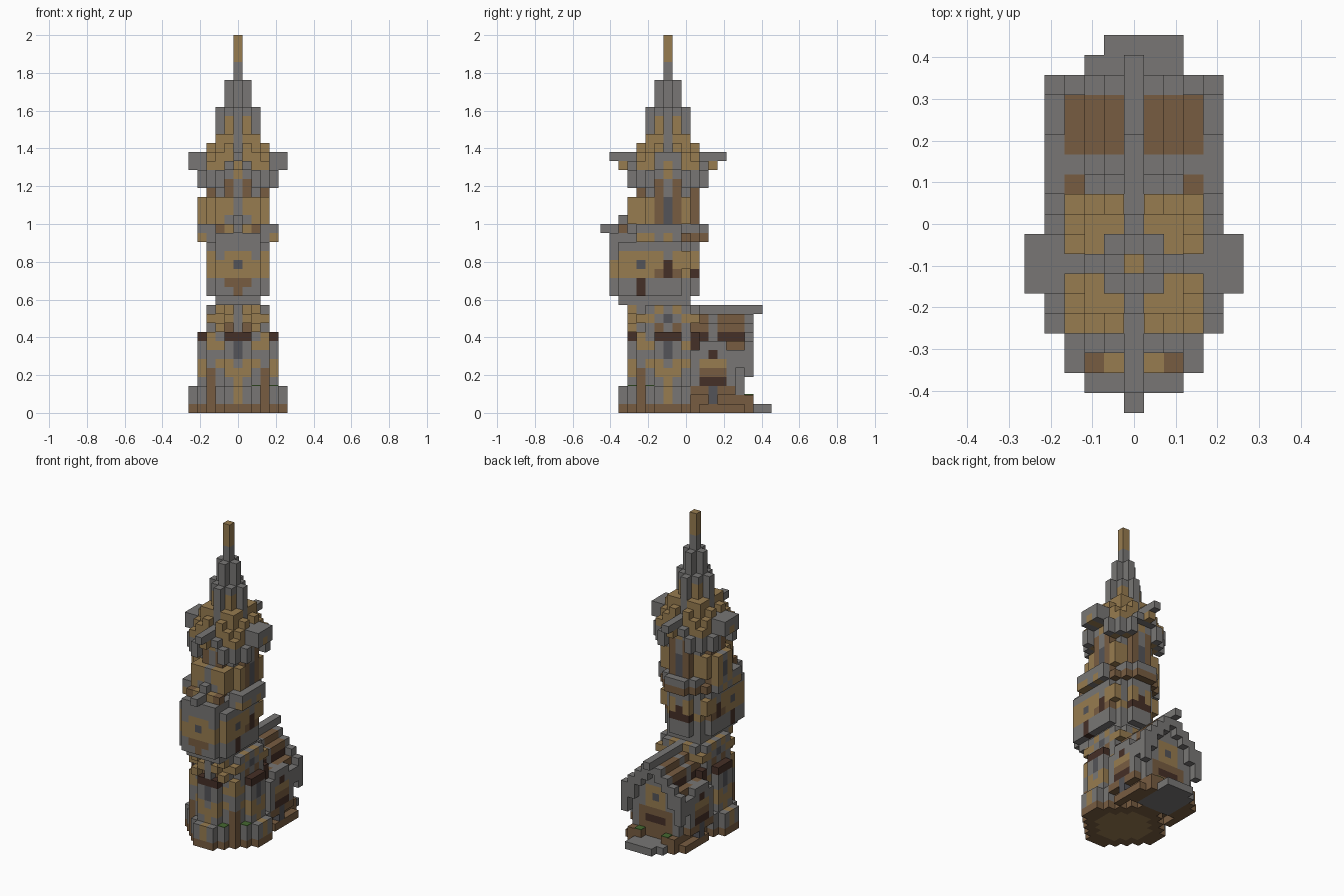
import bpy, bmesh
from mathutils import Vector

cube = bpy.data.objects.get("Cube")
if cube:
    bpy.data.objects.remove(cube)

V = 2 / 42          # edge length of one block
CY = -2             # tower axis, in blocks along y
COLOURS = {
    "grey_stone": (0.188, 0.183, 0.178), "ochre_brick": (0.31, 0.2, 0.08),
    "brown_wood": (0.187, 0.108, 0.053), "dark_wood": (0.06, 0.029, 0.02),
    "slate_glass": (0.088, 0.088, 0.098), "green_leaf": (0.06, 0.14, 0.03),
}
G, O, B, D, S, L = range(6)
mats = []
for name, rgb in COLOURS.items():
    m = bpy.data.materials.new(name)
    m.use_nodes = True
    m.diffuse_color = (*rgb, 1)
    m.node_tree.nodes["Principled BSDF"].inputs["Base Color"].default_value = (*rgb, 1)
    mats.append(m)

blocks = {}         # (x, y, z) -> (part, colour)


def box(part, xs, ys, zs, colour):
    """Fill inclusive block ranges; colour is an index or a rule of x, y, z."""
    for x in range(xs[0], xs[1] + 1):
        for y in range(ys[0], ys[1] + 1):
            for z in range(zs[0], zs[1] + 1):
                c = colour(x, y, z) if callable(colour) else colour
                if c is not None:
                    blocks[x, y, z] = (part, c)


def both(part, xs, ys, zs, colour):
    """The same box on the +x and -x sides."""
    box(part, xs, ys, zs, colour)
    box(part, (-xs[1], -xs[0]), ys, zs, colour)


def disc(part, limit, z0, z1, colour):
    """Round layers about the tower axis; limit is the squared radius."""
    def rule(x, y, z):
        d = y - CY
        if x * x + d * d <= limit:
            return colour(abs(x), abs(d), z) if callable(colour) else colour
    box(part, (-6, 6), (CY - 6, CY + 6), (z0, z1), rule)


# Base: brown footing, ochre floor, a ring of stone staves and brown piers
def base(x, d, z):
    if x + d > 6:
        return None
    if z == 0:
        return O if x * x + d * d <= 10 else B
    return O if min(x, d) == 0 else (B if x == d == 3 else G)


disc("footing", 28, 0, 0, base)
disc("base_ring", 28, 1, 2, base)


# Lower tower shaft: piers, brick bands, a dark beam course
def lower(x, d, z):
    a, b = min(x, d), max(x, d)
    if z == 8:
        return D if b == 4 else (O if (a, b) == (3, 3) else G)
    if a == 3:
        return B if z < 5 else (O if z == 7 else G)
    if b == 4:
        if a == 0:
            return S if z in (6, 7) else (O if z in (3, 4) else G)
        return O if z in (4, 5) else G
    return O if z in (5, 7) else G


disc("lower_shaft", 18, 3, 8, lower)


# Broken brickwork collar with bricks standing proud
def collar(x, d, z):
    odd = (x + d + z) % 2
    if (x, d) == (3, 3) and odd:
        return None
    if min(x, d) == 0:
        return S if z == 10 else G
    return (B if z == 9 else O) if odd or x == d else G


disc("brick_collar", 13, 9, 11, collar)
disc("brick_collar", 18, 9, 11, lambda x, d, z: collar(x, d, z) if max(x, d) < 4 else None)
box("brick_collar", (-2, 2), (CY - 4, CY - 4), (9, 11),
    lambda x, y, z: None if (x + z) % 2 == 0 and x else (G if x == 0 else O))
disc("neck", 8, 12, 12, G)


# Upper shaft with a window on each side
def upper(x, d, z):
    a = min(x, d)
    if z <= 18:
        if a == 0:
            return D if z in (15, 16) else G
        if z == 15:
            return B if a == 1 else O
        return O if z in (16, 17) and a == 1 else G
    if a == 0:
        return S if 21 <= z <= 23 else G
    if a == 1:
        return B
    return O if z in (21, 22, 23) else G


disc("upper_shaft", 10, 13, 24, upper)
box("back_beam", (-1, 1), (CY + 3, CY + 3), (15, 15), D)
both("shaft_staves", (3, 3), (CY + 2, CY + 2), (16, 17), O)
both("shaft_staves", (3, 3), (CY + 2, CY + 2), (21, 23), O)
both("shaft_staves", (3, 3), (CY - 2, CY - 2), (21, 23), O)

# Ledge round the shaft
both("ledge", (4, 4), (CY - 1, CY + 1), (19, 20), lambda x, y, z: O if z == 19 and y == CY else G)
both("ledge", (3, 3), (CY - 2, CY + 2), (19, 19), lambda x, y, z: B if y > CY else G)
box("ledge", (-2, 2), (CY + 3, CY + 3), (19, 20), lambda x, y, z: G if z == 20 else B)
box("ledge", (-1, 1), (CY + 4, CY + 4), (19, 20), lambda x, y, z: G if z == 20 else B)

# Shallow side bay
box("side_bay", (-4, -4), (CY - 1, CY + 1), (20, 23), lambda x, y, z: G if y == CY else O)
box("side_bay", (-4, -4), (CY, CY), (21, 22), S)


# Front oriel with a stepped gable roof
def oriel(x, y, z):
    a = abs(x)
    if z == 16 and (a == 0 or (a == 3 and y == -5)):
        return S
    if a == 3 and y == -5 and z < 15:
        return D
    if (z == 14 and a <= 1) or (z == 13 and a == 0):
        return B
    return O if z in (15, 16, 17) and not (a == 2 and z == 17) else G


box("oriel_corbel", (-2, 2), (-7, -4), (12, 12), G)
box("oriel", (-3, 3), (-7, -4), (13, 18), oriel)
box("oriel", (-2, 2), (-8, -8), (13, 18), oriel)
for a, top in enumerate((20, 19, 19, 18)):
    both("oriel_roof", (a, a), (-8 if a < 3 else -7, -4), (18, top), G)
box("oriel_roof", (0, 0), (-9, -5), (20, 20), G)
both("oriel_roof", (1, 2), (-7, -7), (20, 20), lambda x, y, z: O if abs(x) == 1 else B)
both("oriel_roof", (3, 4), (-5, -4), (19, 20), lambda x, y, z: O if abs(x) == 4 and z == 19 else G)
box("front_bay", (0, 0), (-7, -5), (20, 21), G)
box("front_bay", (-2, 2), (-6, -5), (21, 23),
    lambda x, y, z: O if abs(x) == 2 or (x and z > 21) else G)

# Eaves: low grey rim on the diagonals, open on the four sides, ochre slope behind
disc("eaves", 10, 25, 26, lambda x, d, z: O if z == 26 and min(x, d) == 0 else (B if min(x, d) == 1 and z == 25 else G))
disc("eaves", 20, 25, 26, lambda x, d, z: G if x * x + d * d > 10 and min(x, d) > 1 and x + d > 9 - z // 6 else
     (O if x * x + d * d == 13 else blocks.get((x, d + CY, z), (0, None))[1]))
disc("eaves", 18, 27, 27, lambda x, d, z: O if max(x, d) < 4 and min(x, d) else G)

# Gablets on each of the four sides
both("gablet_side", (4, 5), (CY - 1, CY + 1), (27, 28), lambda x, y, z: O if y == CY and z == 27 else G)
for s in (-1, 1):
    box("gablet_end", (0, 0), (CY + 5 * s, CY + 5 * s), (27, 27), O)
    y0, y1 = sorted((CY + 4 * s, CY + 6 * s))
    box("gablet_end", (0, 0), (y0, y1), (28, 28), G)

# Stepped roof of staggered blocks, then the spire
limits = {28: 16, 29: 10, 30: 8, 31: 5, 32: 5, 33: 4}
for z, lim in limits.items():
    def shingle(x, d, z, lim=lim):
        if x * x + d * d > lim - 3 * ((x + d) % 2):
            return None
        return G if min(x, d) == 0 or z == 33 else O
    disc("tower_roof", lim, z, z, shingle)
disc("spire", 1, 34, 36, G)
disc("spire", 0, 28, 38, G)
disc("spire_tip", 0, 39, 41, O)

# Yard, stone path and planters behind the tower
box("yard", (-4, 4), (4, 7), (0, 0), lambda x, y, z: G if abs(x) < 3 else (B if y < 7 or abs(x) == 3 else None))
both("yard", (4, 4), (2, 3), (0, 0), B)
box("path", (-2, 2), (8, 8), (0, 0), G)
box("path", (-1, 2), (9, 9), (0, 0), G)
both("planter", (2, 3), (7, 7), (1, 1), B)


# Annex house walls
def gable_wall(x, y, z):
    a = abs(x)
    if a > 3 - max(0, (z - 5) // 2):
        return None
    if y == 6 and a <= 1:
        return {1: B, 2: B, 3: D, 4: B, 5: O, 6: O if a else S, 7: O}.get(z, G)
    if y == 6 and a == 2:
        return B if z < 5 else G
    return B if z == 1 else G


box("annex_walls", (-3, 3), (2, 6), (1, 9), gable_wall)

# Bay window on each long side
bay_rows = {2: B, 3: D, 4: B, 5: O, 6: G}
for z, c in bay_rows.items():
    both("annex_bay", (4, 4), (1, 5), (z, z),
         lambda x, y, z, c=c: c if abs(y - 3) <= 1 else (G if z > 2 else B))
both("annex_bay", (4, 4), (3, 3), (6, 6), D)
both("annex_bay", (4, 4), (2, 4), (7, 7), G)
both("annex_bay", (4, 4), (3, 3), (1, 2), S)


# Annex roof: stone rakes and rib, wooden slopes, dark shadow course
def slope(x, y, z):
    if y in (3, 7) or abs(x) == 4:
        return G
    return D if z == 8 else B


for a, (lo, hi) in {1: (9, 10), 2: (8, 9), 3: (7, 7), 4: (5, 6)}.items():
    both("annex_roof", (a, a), (1 if a < 3 else 2 if a < 4 else 6, 7), (lo, hi), slope)
both("annex_roof", (3, 3), (1, 1), (7, 8), D)
both("annex_roof", (4, 4), (7, 7), (4, 7), G)
both("annex_roof", (3, 3), (7, 7), (6, 8), G)
box("annex_ridge", (0, 0), (1, 8), (11, 11), G)
box("annex_ridge", (0, 0), (2, 7), (10, 10), G)

# Turn every part into a mesh of its exposed block faces
AXES = [Vector(v) for v in ((1, 0, 0), (0, 1, 0), (0, 0, 1))]
for part in sorted({p for p, c in blocks.values()}):
    bm = bmesh.new()
    for cell, (p, c) in blocks.items():
        if p != part:
            continue
        centre = Vector(cell) + AXES[2] / 2
        for i in range(3):
            for s in (1, -1):
                n = AXES[i] * s
                if tuple(int(q) for q in Vector(cell) + n) in blocks:
                    continue
                u, w = AXES[(i + 1) % 3] / 2, AXES[(i + 2) % 3] / 2 * s
                mid = centre + n / 2
                f = bm.faces.new([bm.verts.new((mid + q) * V) for q in (-u - w, u - w, u + w, w - u)])
                f.material_index = c
    bmesh.ops.remove_doubles(bm, verts=bm.verts, dist=V / 100)
    mesh = bpy.data.meshes.new(part)
    bm.to_mesh(mesh)
    bm.free()
    for m in mats:
        mesh.materials.append(m)
    bpy.context.collection.objects.link(bpy.data.objects.new(part, mesh))

# Thin moss plates on the base ring and the planters
for x, y, z in ((2, -6, 3), (4, -4, 3), (2, 7, 2), (-2, 7, 2)):
    bpy.ops.mesh.primitive_cube_add(size=1, location=(x * V, y * V, z * V + 0.002))
    moss = bpy.context.object
    moss.name = "moss_plate"
    moss.scale = (V, V, 0.004)
    moss.data.materials.append(mats[L])
